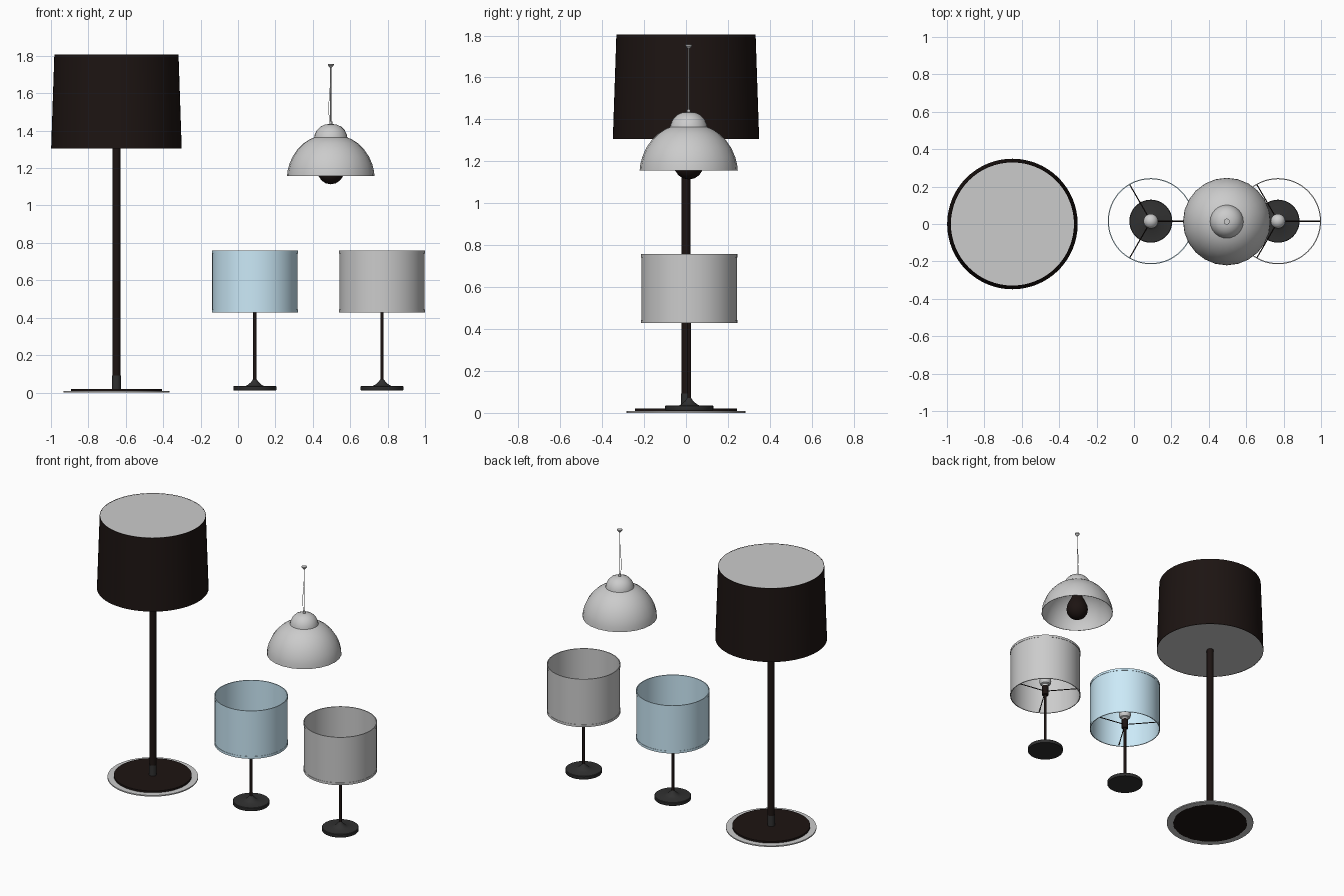
import bpy, bmesh
from math import pi, sin, cos, radians
from mathutils import Vector

if "Cube" in bpy.data.objects:
    bpy.data.objects.remove(bpy.data.objects["Cube"])


def material(name, rgb):
    m = bpy.data.materials.new(name)
    m.diffuse_color = (*rgb, 1)
    m.use_nodes = True
    m.node_tree.nodes["Principled BSDF"].inputs["Base Color"].default_value = m.diffuse_color
    return m


BLACK = material("black_brown", (0.012, 0.007, 0.006))
DARK = material("dark_metal", (0.03, 0.03, 0.03))
BLUE = material("blue_fabric", (0.60, 0.82, 0.94))


def finish(obj, mat, angle=35):
    if mat:
        obj.data.materials.append(mat)
    bpy.ops.object.select_all(action='DESELECT')
    obj.select_set(True)
    bpy.context.view_layer.objects.active = obj
    bpy.ops.object.shade_smooth_by_angle(angle=radians(angle))
    return obj


def lathe(name, profile, at, mat=None, segs=48, closed=False):
    """Spin an (r, z) profile round the vertical axis at (x, y)."""
    bm = bmesh.new()
    vs = [bm.verts.new((r, 0, z)) for r, z in profile]
    pairs = list(zip(vs, vs[1:])) + ([(vs[-1], vs[0])] if closed else [])
    edges = [bm.edges.new(p) for p in pairs]
    bmesh.ops.spin(bm, geom=vs + edges, cent=(0, 0, 0), axis=(0, 0, 1),
                   angle=2 * pi, steps=segs, use_merge=True)
    bmesh.ops.remove_doubles(bm, verts=bm.verts, dist=1e-5)
    bmesh.ops.recalc_face_normals(bm, faces=bm.faces)
    me = bpy.data.meshes.new(name)
    bm.to_mesh(me)
    bm.free()
    obj = bpy.data.objects.new(name, me)
    obj.location = (at[0], at[1], 0)
    bpy.context.collection.objects.link(obj)
    return finish(obj, mat)


def solid(name, r, z0, z1, at, mat=None, segs=48):
    return lathe(name, [(0, z0), (r, z0), (r, z1), (0, z1)], at, mat, segs)


def rod(name, pts, r, mat=None):
    """Thin round wire through the given points."""
    cu = bpy.data.curves.new(name, 'CURVE')
    cu.dimensions = '3D'
    cu.bevel_depth = r
    cu.bevel_resolution = 1
    cu.use_fill_caps = True
    sp = cu.splines.new('POLY')
    sp.points.add(len(pts) - 1)
    for p, co in zip(sp.points, pts):
        p.co = (*co, 1)
    obj = bpy.data.objects.new(name, cu)
    bpy.context.collection.objects.link(obj)
    if mat:
        cu.materials.append(mat)
    return obj


# Floor lamp: base, pole, tapered shade with pale diffusers at both ends
F = (-0.65, 0)
lathe("floor_lamp_base_rim", [(0.24, 0), (0.283, 0), (0.283, 0.008), (0.24, 0.008)],
      F, None, 64, closed=True)
solid("floor_lamp_base", 0.243, 0.0, 0.02, F, BLACK, 64)
solid("floor_lamp_pole", 0.022, 0.01, 1.31, F, BLACK, 32)
solid("floor_lamp_collar", 0.0235, 0.02, 0.092, F, DARK, 32)
lathe("floor_lamp_shade", [(0.349, 1.306), (0.332, 1.806), (0.329, 1.806), (0.346, 1.306)],
      F, BLACK, 64, closed=True)
solid("floor_lamp_top_diffuser", 0.330, 1.800, 1.805, F, None, 64)
solid("floor_lamp_bottom_diffuser", 0.347, 1.307, 1.312, F, None, 64)


# Table lamps: weighted base, stem, socket, bulb, drum shade on three spokes
def table_lamp(prefix, x, shade_mat):
    at = (x, 0.015)
    lathe(prefix + "_base", [(0, 0.012), (0.113, 0.012), (0.115, 0.015), (0.115, 0.032),
                             (0.112, 0.035), (0.05, 0.035), (0.036, 0.042), (0.018, 0.058),
                             (0.010, 0.070), (0, 0.070)], at, DARK)
    solid(prefix + "_stem", 0.009, 0.06, 0.44, at, BLACK, 24)
    solid(prefix + "_socket", 0.021, 0.435, 0.50, at, BLACK, 24)
    bulb = [(0, 0.495), (0.02, 0.495), (0.022, 0.51)]
    bulb += [(0.039 * cos(a), 0.537 + 0.039 * sin(a))
             for a in [radians(-35 + 12.5 * i) for i in range(10)]] + [(0, 0.576)]
    lathe(prefix + "_bulb", bulb, at, None, 32)
    lathe(prefix + "_shade", [(0.226, 0.432), (0.228, 0.432), (0.228, 0.755), (0.226, 0.755)],
          at, shade_mat, 64, closed=True)
    # Trim bands along both edges
    for part, z0, z1 in (("lower", 0.428, 0.444), ("upper", 0.742, 0.758)):
        lathe(f"{prefix}_shade_{part}_band",
              [(0.2245, z0), (0.230, z0), (0.230, z1), (0.2245, z1)],
              at, shade_mat, 64, closed=True)
    for i in range(3):
        a = i * 2 * pi / 3
        d = Vector((cos(a), sin(a), 0))
        c = Vector((*at, 0))
        rod(f"{prefix}_spoke_{i + 1}", [c + d * 0.018 + Vector((0, 0, 0.462)),
                                        c + d * 0.226 + Vector((0, 0, 0.438))], 0.003, BLACK)


table_lamp("blue_table_lamp", 0.09, BLUE)
table_lamp("grey_table_lamp", 0.77, None)

# Pendant lamp: bell shade with thin wall, bulb, cord and ceiling cap
P = (0.496, 0.013)
outer = [(0.234, 1.157), (0.231, 1.185), (0.222, 1.220), (0.204, 1.262), (0.178, 1.300),
         (0.146, 1.332), (0.112, 1.354), (0.089, 1.363), (0.086, 1.378), (0.075, 1.402),
         (0.055, 1.422), (0.030, 1.433), (0, 1.436)]
inner = [(max(r - 0.003, 0), z - (0.004 if i else 0)) for i, (r, z) in enumerate(outer)]
lathe("pendant_shade", inner[::-1] + outer, P, None, 24)
lathe("pendant_bulb", [(0, 1.113), (0.028, 1.119), (0.050, 1.134), (0.065, 1.156),
                       (0.070, 1.182), (0.066, 1.210), (0.053, 1.240), (0.038, 1.268),
                       (0.030, 1.295), (0.030, 1.38), (0, 1.38)], P, BLACK, 32)
lathe("pendant_ceiling_cap", [(0, 1.738), (0.005, 1.738), (0.016, 1.750), (0.016, 1.757),
                              (0, 1.757)], P, None, 24)
rod("pendant_cable", [(*P, 1.43), (*P, 1.745)], 0.003)
rod("pendant_cord", [(P[0] - dx, P[1], z) for dx, z in
                     ((0.001, 1.66), (0.007, 1.60), (0.011, 1.53), (0.009, 1.47), (0.004, 1.43))],
    0.0015)
solid("pendant_cord_grip", 0.008, 1.430, 1.448, P, None, 16)
